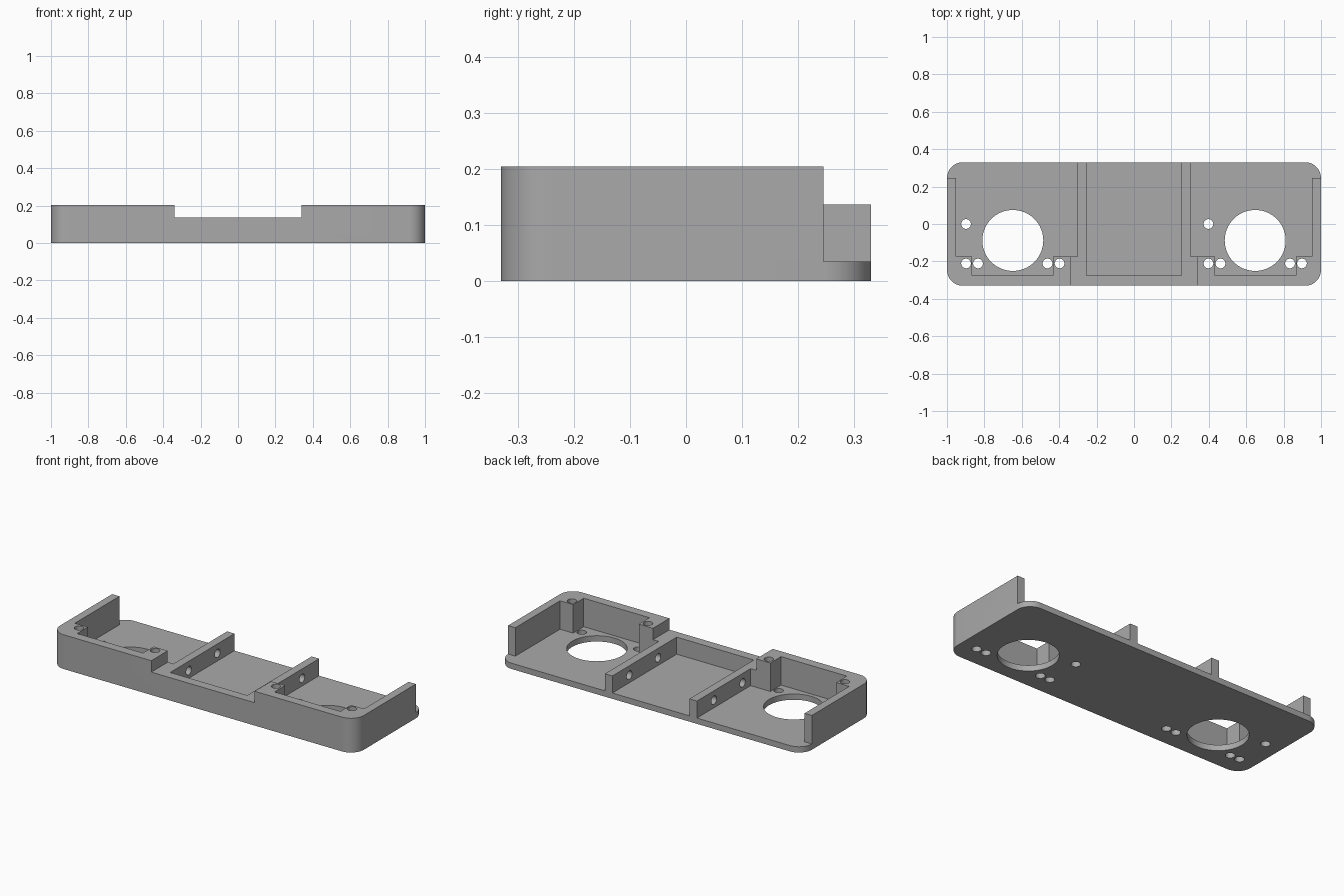
import bpy, bmesh, math
from mathutils import Matrix

cube = bpy.data.objects.get("Cube")
if cube:
    bpy.data.objects.remove(cube, do_unlink=True)

HALF_Y, HEIGHT, FLOOR, RAIL, CORNER = 0.33, 0.204, 0.0345, 0.136, 0.085

grey = bpy.data.materials.new("plain grey")
grey.use_nodes = True
COLOUR = (0.4, 0.4, 0.4, 1)
grey.diffuse_color = COLOUR
grey.node_tree.nodes["Principled BSDF"].inputs["Base Color"].default_value = COLOUR


def prism(name, outline, z0, z1):
    """Extrude a flat outline between two heights."""
    bm = bmesh.new()
    face = bm.faces.new([bm.verts.new((x, y, z0)) for x, y in outline])
    top = bmesh.ops.extrude_face_region(bm, geom=[face])["geom"]
    for v in top:
        if isinstance(v, bmesh.types.BMVert):
            v.co.z = z1
    bmesh.ops.recalc_face_normals(bm, faces=bm.faces)
    mesh = bpy.data.meshes.new(name)
    bm.to_mesh(mesh)
    bm.free()
    obj = bpy.data.objects.new(name, mesh)
    bpy.context.collection.objects.link(obj)
    return obj


def rectangle(x0, x1, y0, y1):
    return [(x0, y0), (x1, y0), (x1, y1), (x0, y1)]


def circle(x, y, r, n):
    return [(x + r * math.cos(math.tau * i / n), y + r * math.sin(math.tau * i / n))
            for i in range(n)]


def rounded_outline(hx, hy, r, steps=12):
    pts = []
    for k, (sx, sy) in enumerate([(1, 1), (-1, 1), (-1, -1), (1, -1)]):
        for i in range(steps + 1):
            a = math.pi / 2 * (k + i / steps)
            pts.append((sx * (hx - r) + r * math.cos(a), sy * (hy - r) + r * math.sin(a)))
    return pts


def cut(target, cutter):
    """Subtract the cutter and discard it."""
    cutter.hide_render = True
    mod = target.modifiers.new("cut", "BOOLEAN")
    mod.operation, mod.solver, mod.object = "DIFFERENCE", "EXACT", cutter
    bpy.context.view_layer.objects.active = target
    bpy.ops.object.modifier_apply(modifier=mod.name)
    bpy.data.objects.remove(cutter, do_unlink=True)


# Solid rounded block
tray = prism("mounting_tray", rounded_outline(1, HALF_Y, CORNER), 0, HEIGHT)
tray.data.materials.append(grey)

# Lowered centre and open middle bay
cut(tray, prism("centre_step_cutter", rectangle(-0.34, 0.34, -0.5, 0.5), RAIL, 0.3))
cut(tray, prism("middle_bay_cutter", rectangle(-0.254, 0.254, -0.275, 0.5), FLOOR, 0.3))

# Side bays, leaving end walls, screw bosses and dividers
BAY = [(0.303, 0.5), (1.1, 0.5), (1.1, 0.245), (0.952, 0.245), (0.952, -0.175),
       (0.866, -0.175), (0.866, -0.275), (0.433, -0.275), (0.433, -0.175), (0.303, -0.175)]
for side in (-1, 1):
    cut(tray, prism("side_bay_cutter", [(side * x, y) for x, y in BAY], FLOOR, 0.3))

    # Large round opening and four front screw holes
    cut(tray, prism("opening_cutter", circle(side * 0.648, -0.088, 0.163, 64), -0.1, 0.3))
    for x in (0.398, 0.4625, 0.834, 0.898):
        cut(tray, prism("screw_cutter", circle(side * x, -0.211, 0.026, 32), -0.1, 0.3))

    # Cross holes through each divider
    for y in (0.17, -0.10):
        pin = prism("pin_cutter", circle(0, 0, 0.025, 32), -0.06, 0.06)
        pin.data.transform(Matrix.Translation((side * 0.28, y, 0.08))
                           @ Matrix.Rotation(math.pi / 2, 4, "Y"))
        cut(tray, pin)

# Single rear screw hole in each bay floor
for x in (-0.898, 0.398):
    cut(tray, prism("rear_screw_cutter", circle(x, 0, 0.026, 32), -0.1, 0.3))

# Smooth round surfaces, sharp edges kept
bpy.ops.object.select_all(action="DESELECT")
tray.select_set(True)
bpy.context.view_layer.objects.active = tray
bpy.ops.object.shade_smooth_by_angle(angle=math.radians(30))
